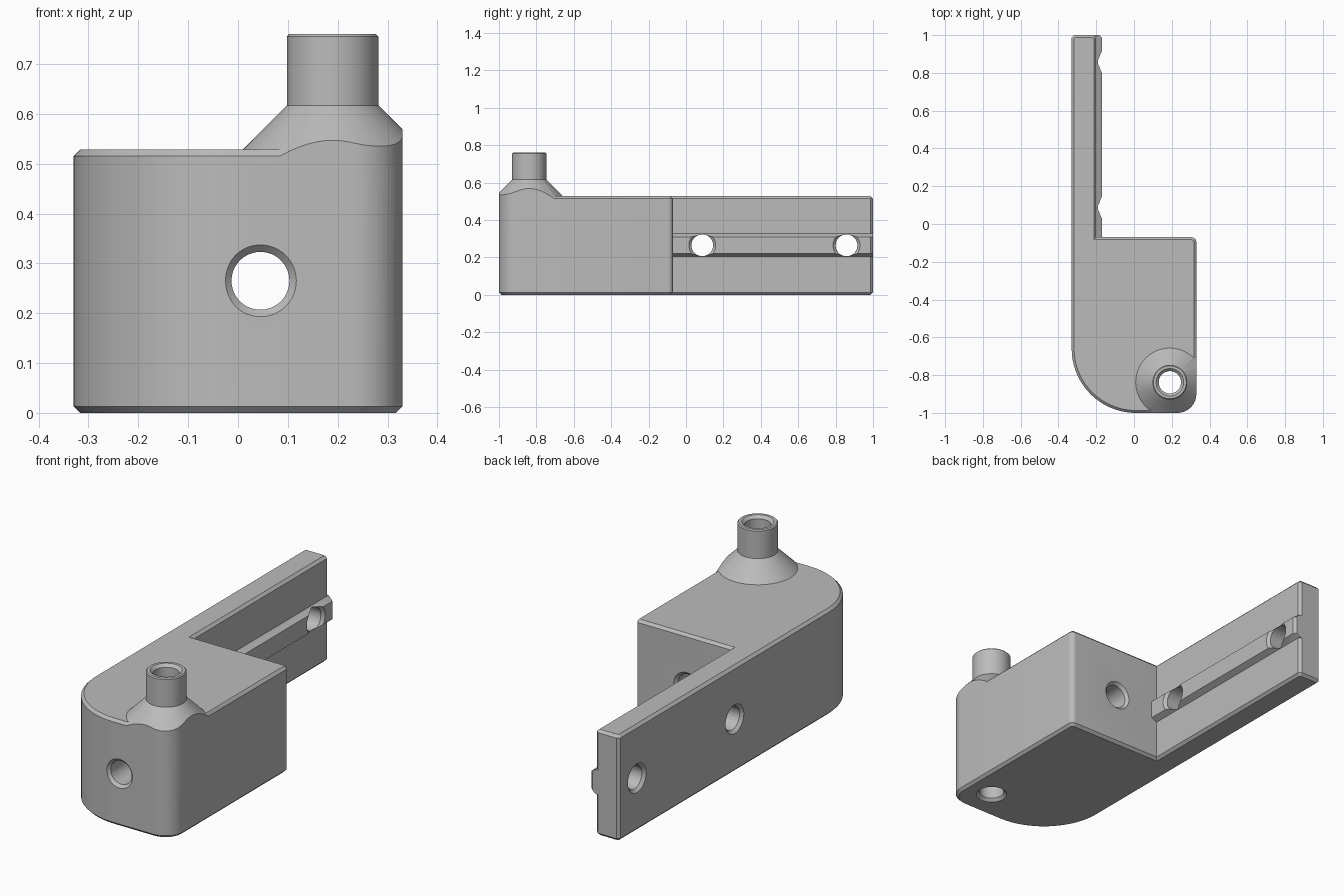
import bpy, bmesh
from math import pi, sin, cos, radians
from mathutils import Matrix, Vector

if "Cube" in bpy.data.objects:
    bpy.data.objects.remove(bpy.data.objects["Cube"])

H = 0.528          # block height
C = 0.013          # edge chamfer
HOLE = 0.058       # bolt hole radius
HOLE_Z = 0.265
NX, NY = 0.19, -0.838   # spout axis


def make(name, bm):
    bmesh.ops.recalc_face_normals(bm, faces=bm.faces)
    mesh = bpy.data.meshes.new(name)
    bm.to_mesh(mesh)
    bm.free()
    ob = bpy.data.objects.new(name, mesh)
    bpy.context.collection.objects.link(ob)
    return ob


def arc(cx, cy, r, start, end, n):
    angles = [radians(start + (end - start) * i / n) for i in range(n + 1)]
    return [(cx + r * cos(a), cy + r * sin(a)) for a in angles]


def prism(name, outline, z0, z1, chamfer=0):
    bm = bmesh.new()
    base = bm.faces.new([bm.verts.new((x, y, z0)) for x, y in outline])
    top = bmesh.ops.extrude_face_region(bm, geom=[base], use_keep_orig=True)["geom"]
    bmesh.ops.translate(bm, vec=(0, 0, z1 - z0),
                        verts=[v for v in top if isinstance(v, bmesh.types.BMVert)])
    bmesh.ops.recalc_face_normals(bm, faces=bm.faces)
    if chamfer:
        rims = [e for e in bm.edges if e.verts[0].co.z == e.verts[1].co.z]
        bmesh.ops.bevel(bm, geom=rims, offset=chamfer, segments=1,
                        affect='EDGES', clamp_overlap=False)
    return make(name, bm)


def lathe(name, profile, origin, axis, n=64):
    """Closed solid of revolution; profile holds (radius, distance along axis)."""
    bm = bmesh.new()
    rings = [[bm.verts.new((r * cos(2 * pi * i / n), r * sin(2 * pi * i / n), d))
              for i in range(n)] for r, d in profile]
    for a, b in zip(rings, rings[1:]):
        for i in range(n):
            j = (i + 1) % n
            bm.faces.new((a[i], a[j], b[j], b[i]))
    bm.faces.new(rings[0])
    bm.faces.new(rings[-1])
    turn = Vector((0, 0, 1)).rotation_difference(Vector(axis)).to_matrix().to_4x4()
    bmesh.ops.transform(bm, matrix=Matrix.Translation(origin) @ turn, verts=bm.verts)
    return make(name, bm)


def drill(name, origin, axis, length, r=HOLE):
    """Cutter for a through hole countersunk at both ends."""
    e, s = 0.02, 0.014
    return lathe(name, [(r + s + e, -e), (r, s), (r, length - s),
                        (r + s + e, length + e)], origin, axis)


def combine(target, tool, operation):
    mod = target.modifiers.new(operation.lower(), 'BOOLEAN')
    mod.object, mod.operation, mod.solver = tool, operation, 'EXACT'
    bpy.context.view_layer.update()
    result = bpy.data.meshes.new_from_object(
        target.evaluated_get(bpy.context.evaluated_depsgraph_get()))
    target.modifiers.clear()
    target.data = result
    bpy.data.objects.remove(tool)


# L-shaped block: rounded front, long thin arm to the back
outline = (arc(0.01, -0.66, 0.34, 180, 270, 24) + arc(0.23, -0.9, 0.1, 270, 360, 14)
           + arc(0.305, -0.095, 0.025, 0, 90, 6)
           + [(-0.2, -0.07), (-0.2, 1 - C), (-0.2 - C, 1), (-0.33 + C, 1), (-0.33, 1 - C)])
block = prism("bracket_body", outline, 0, H, C)

# Spout with a conical foot trimmed to the block walls
spout = lathe("spout", [(0.232, 0.477), (0.092, 0.617), (0.092, 0.755), (0.087, 0.76)],
              (NX, NY, 0), (0, 0, 1))
combine(spout, prism("trim", outline, 0.3, 0.9), 'INTERSECT')
combine(block, spout, 'UNION')

# Raised tapered rail along the inside of the arm
bm = bmesh.new()
section = [(-0.22, 0.205), (-0.2, 0.205), (-0.17, 0.22),
           (-0.17, 0.31), (-0.2, 0.328), (-0.22, 0.328)]
ends = []
for y, taper in ((-0.09, 0), (1 - C, 0), (1, C)):
    ends.append([bm.verts.new((x - taper if x > -0.19 else x, y, z)) for x, z in section])
for a, b in zip(ends, ends[1:]):
    for i in range(len(a)):
        j = (i + 1) % len(a)
        bm.faces.new((a[i], a[j], b[j], b[i]))
bm.faces.new(ends[0])
bm.faces.new(ends[-1])
combine(block, make("rail", bm), 'UNION')

# Bolt holes and the spout bore
combine(block, drill("front_hole", (0.045, -1, HOLE_Z), (0, 1, 0), 0.93), 'DIFFERENCE')
for y in (0.087, 0.858):
    combine(block, drill("arm_hole", (-0.33, y, HOLE_Z), (1, 0, 0), 0.16), 'DIFFERENCE')
combine(block, drill("bore", (NX, NY, 0), (0, 0, 1), 0.76, 0.059), 'DIFFERENCE')

# Single grey finish
grey = bpy.data.materials.new("plain_grey")
grey.use_nodes = True
colour = (0.5, 0.5, 0.5, 1)
grey.diffuse_color = colour
grey.node_tree.nodes["Principled BSDF"].inputs["Base Color"].default_value = colour
block.data.materials.clear()
block.data.materials.append(grey)

bpy.ops.object.select_all(action='DESELECT')
block.select_set(True)
bpy.context.view_layer.objects.active = block
bpy.ops.object.shade_smooth_by_angle(angle=radians(30))
